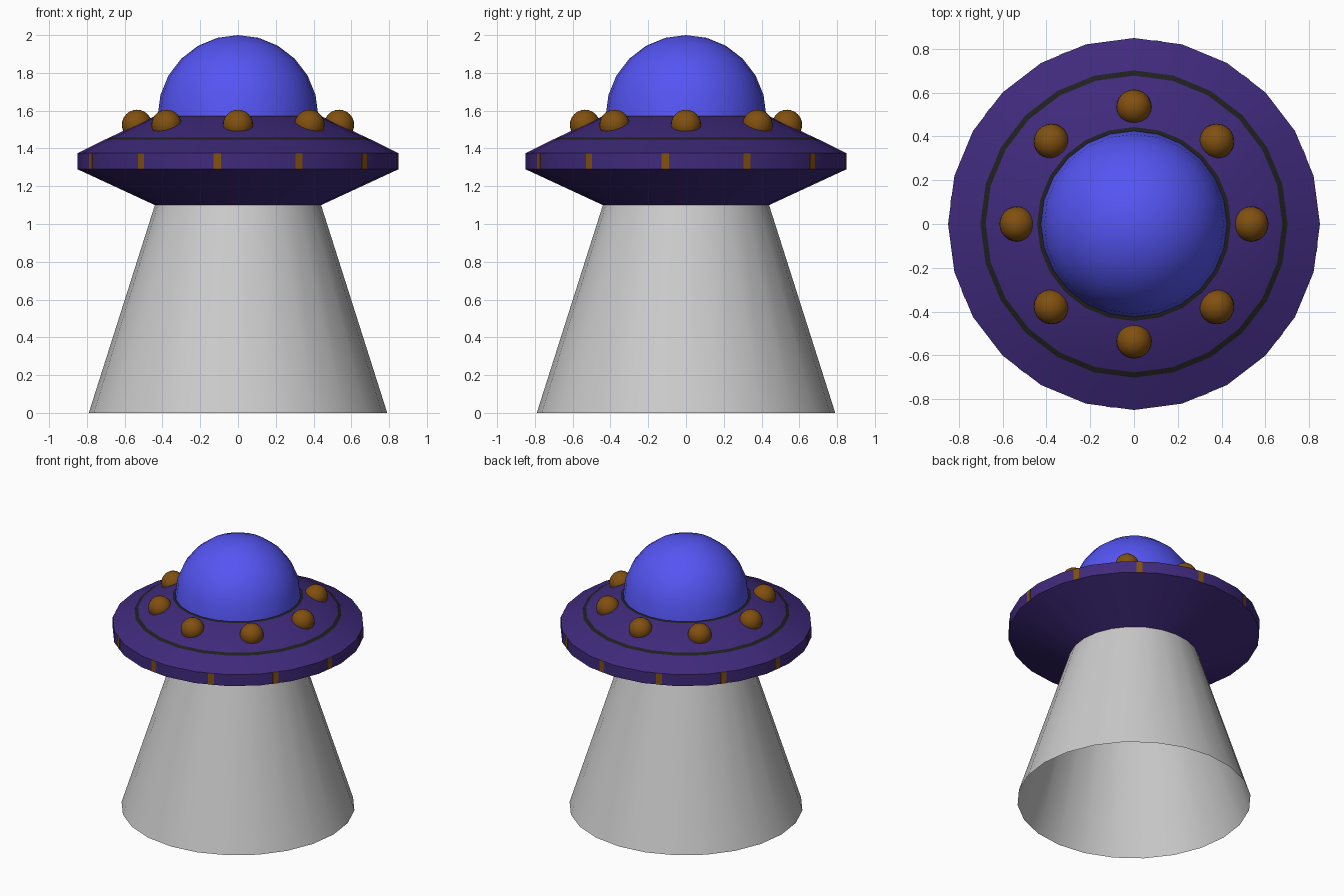
import bpy, bmesh, math
from mathutils import Matrix

if "Cube" in bpy.data.objects:
    bpy.data.objects.remove(bpy.data.objects["Cube"])

SIDES = 24


def material(name, color):
    m = bpy.data.materials.new(name)
    m.diffuse_color = (*color, 1)
    m.use_nodes = True
    m.node_tree.nodes["Principled BSDF"].inputs["Base Color"].default_value = m.diffuse_color
    return m


purple = material("hull_purple", (0.05, 0.023, 0.2))
blue = material("dome_blue", (0.09, 0.09, 0.9))
orange = material("light_orange", (0.22, 0.08, 0.005))
dark = material("band_dark", (0.014, 0.014, 0.014))


def make_object(name, bm, mats, recalc=True):
    if recalc:
        bmesh.ops.recalc_face_normals(bm, faces=bm.faces)
    mesh = bpy.data.meshes.new(name)
    bm.to_mesh(mesh)
    bm.free()
    for m in mats:
        mesh.materials.append(m)
    ob = bpy.data.objects.new(name, mesh)
    bpy.context.collection.objects.link(ob)
    bpy.ops.object.select_all(action='DESELECT')
    ob.select_set(True)
    bpy.context.view_layer.objects.active = ob
    bpy.ops.object.shade_smooth_by_angle(angle=math.radians(25))
    return ob


def lathe(name, profile, mats, slots=None, weld=0.0001):
    """Revolve (radius, z) points; slots gives the material of each band."""
    bm = bmesh.new()
    rings = []
    for r, z in profile:
        rings.append([bm.verts.new((r * math.cos(a), r * math.sin(a), z))
                      for a in (2 * math.pi * i / SIDES for i in range(SIDES))])
    for k in range(len(rings) - 1):
        lo, hi = rings[k], rings[k + 1]
        for i in range(SIDES):
            j = (i + 1) % SIDES
            f = bm.faces.new((lo[i], lo[j], hi[j], hi[i]))
            f.material_index = slots[k] if slots else 0
    bmesh.ops.remove_doubles(bm, verts=bm.verts, dist=weld)
    return make_object(name, bm, mats, recalc=False)


# Light beam: open tapered tube
lathe("light_beam", [(0.79, 0), (0.44, 1.10)], [])

# Saucer hull with two dark bands on its upper slope
lathe("saucer_hull",
      [(0, 1.10), (0.44, 1.10), (0.85, 1.29), (0.85, 1.375), (0.702, 1.448),
       (0.678, 1.459), (0.443, 1.57), (0.415, 1.573), (0, 1.573)],
      [purple, dark], [0, 0, 0, 0, 1, 0, 1, 0])

# Glass dome: upper half of a sphere
dome = [(0.425 * math.cos(a), 1.573 + 0.427 * math.sin(a))
        for a in (math.radians(15 * i) for i in range(7))]
lathe("dome", dome, [blue])

# Eight round lights half sunk in the upper slope
bm = bmesh.new()
for i in range(8):
    place = (Matrix.Rotation(i * math.pi / 4, 4, 'Z')
             @ Matrix.Translation((0.535, 0, 1.525)))
    bmesh.ops.create_uvsphere(bm, u_segments=24, v_segments=12, radius=0.08,
                              matrix=place)
make_object("round_lights", bm, [orange])

# Twelve stripes on every other facet of the rim
bm = bmesh.new()
apothem = 0.85 * math.cos(math.pi / SIDES)
for i in range(12):
    place = (Matrix.Rotation(math.radians(-7.5 + 30 * i), 4, 'Z')
             @ Matrix.Translation((apothem - 0.004, 0, 1.3325))
             @ Matrix.Diagonal((0.012, 0.04, 0.085, 1)))
    bmesh.ops.create_cube(bm, size=1, matrix=place)
make_object("rim_stripes", bm, [orange])
